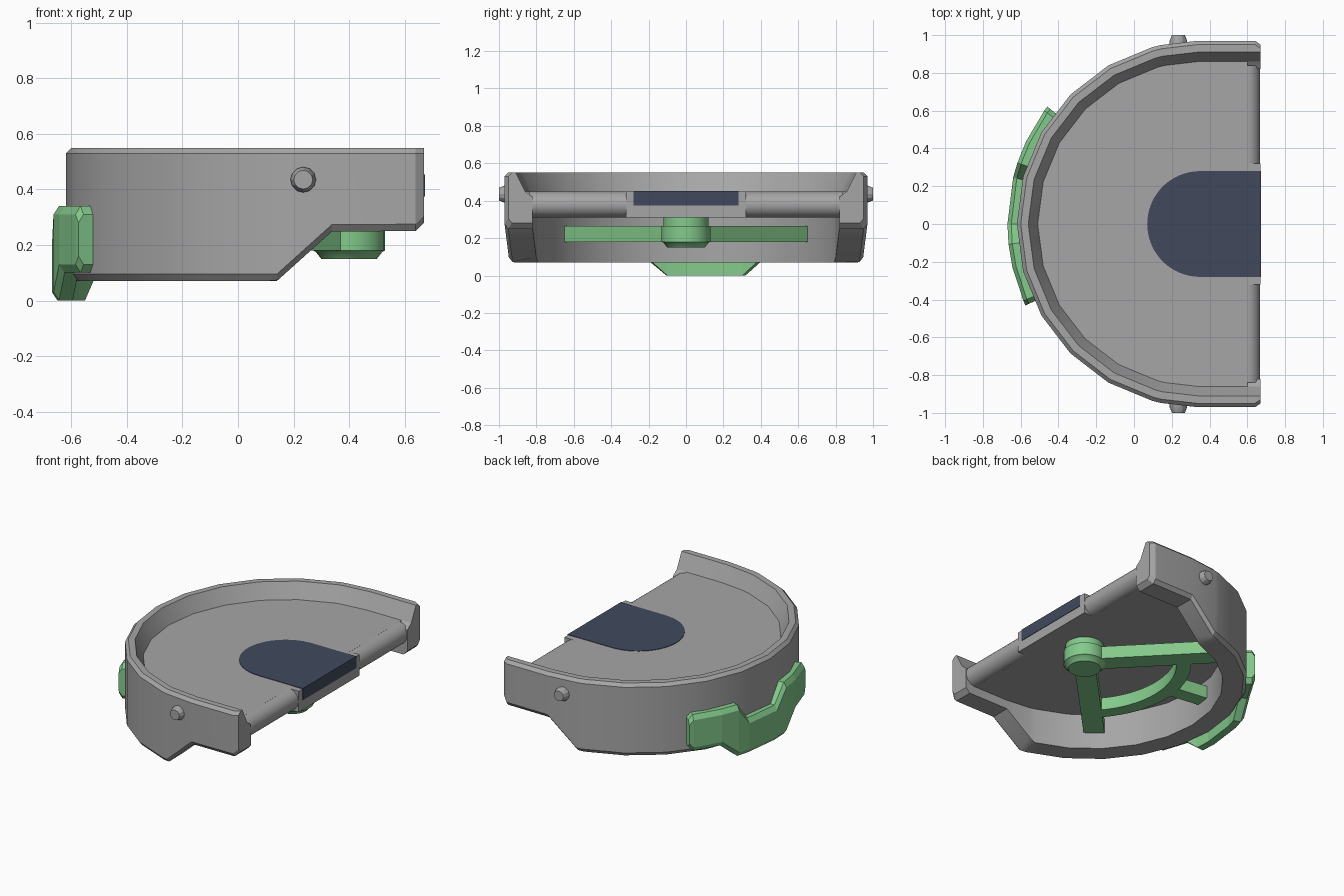
import bpy, bmesh
from math import sin, cos, radians, pi
from mathutils import Matrix

cube = bpy.data.objects.get("Cube")
if cube:
    bpy.data.objects.remove(cube, do_unlink=True)

CX = 0.35   # centre of the round end
HUB = 0.40  # centre of the pivot


def material(name, rgb):
    m = bpy.data.materials.new(name)
    m.use_nodes = True
    m.diffuse_color = (*rgb, 1)
    node = next(n for n in m.node_tree.nodes if n.type == 'BSDF_PRINCIPLED')
    node.inputs["Base Color"].default_value = (*rgb, 1)
    return m


GREY = material("grey", (0.38, 0.38, 0.38))
GREEN = material("green", (0.23, 0.59, 0.26))
BLUE = material("dark blue", (0.052, 0.066, 0.108))


def finish(name, bm, mat, smooth=True):
    bmesh.ops.recalc_face_normals(bm, faces=bm.faces)
    me = bpy.data.meshes.new(name)
    bm.to_mesh(me)
    bm.free()
    me.materials.append(mat)
    ob = bpy.data.objects.new(name, me)
    bpy.context.collection.objects.link(ob)
    if smooth:
        bpy.ops.object.select_all(action='DESELECT')
        ob.select_set(True)
        bpy.context.view_layer.objects.active = ob
        bpy.ops.object.shade_smooth_by_angle(angle=radians(25))
    return ob


def sweep(name, rings, mat, smooth=True):
    """Skin a row of closed rings and cap both ends."""
    bm = bmesh.new()
    rows = [[bm.verts.new(p) for p in ring] for ring in rings]
    n = len(rows[0])
    for a, b in zip(rows, rows[1:]):
        for i in range(n):
            j = (i + 1) % n
            bm.faces.new((a[i], a[j], b[j], b[i]))
    bm.faces.new(rows[0])
    bm.faces.new(rows[-1])
    return finish(name, bm, mat, smooth)


def prism(name, outline, z0, z1, mat):
    return sweep(name, [[(x, y, z) for x, y in outline] for z in (z0, z1)], mat)


def polar(r, deg, cx=CX):
    """Angle is measured from -x towards +y."""
    t = radians(deg)
    return cx - r * cos(t), r * sin(t)


def lathe(name, profile, place, mat, n=24):
    """Stack of circles (radius, height) along local z."""
    rings = [[place @ Matrix.Translation((r * cos(2 * pi * i / n), r * sin(2 * pi * i / n), h)).translation
              for i in range(n)] for r, h in profile]
    return sweep(name, rings, mat)


# Rim wall: one section swept round the arc and along the straight ends
def wall_bottom(x):
    return min(0.25, max(0.07, 0.07 + (x - 0.14) * 0.9))


def wall_ring(cx, deg, inset=0.0):
    section = [(0.97 - inset, 0.53), (0.95 - inset, 0.55), (0.91, 0.55), (0.86, 0.45),
               (0.82, 0.42), (0.82, None), (0.95 - inset, None), (0.97 - inset, 0.025)]
    ring = []
    for r, z in section:
        x, y = polar(r, deg, cx)
        low = wall_bottom(x) + inset * 1.5
        ring.append((x, y, low if z is None else low + z if z < 0.1 else z))
    return ring


half = [(CX, 15 * k) for k in range(6)] + [(CX, 77.5), (CX, 89.3), (0.64, 90)]
stations = [(cx, -a) for cx, a in reversed(half)] + half[1:]
rings = [wall_ring(cx, a) for cx, a in stations]
rings = [wall_ring(0.67, -90, 0.02)] + rings + [wall_ring(0.67, 90, 0.02)]
sweep("rim_wall", rings, GREY)

# Tray floor with a rounded front edge
arc = [polar(0.88, a) for a in range(-90, 91, 15)]
prism("tray_floor", arc + [(0.60, 0.88), (0.60, -0.88)], 0.31, 0.45, GREY)
lathe("rounded_edge", [(0.07, -0.84), (0.07, 0.84)],
      Matrix.Translation((0.598, 0, 0.38)) @ Matrix.Rotation(pi / 2, 4, 'X'), GREY)
prism("centre_block", [(0.5, -0.32), (0.67, -0.32), (0.67, 0.32), (0.5, 0.32)], 0.31, 0.449, GREY)

# Round-ended inlay
inlay = [polar(0.28, a) for a in range(-90, 91, 6)]
prism("inlay", inlay + [(0.673, 0.28), (0.673, -0.28)], 0.375, 0.453, BLUE)

# Side pins
for side, name in ((1, "left_pin"), (-1, "right_pin")):
    lathe(name, [(0.046, 0.9), (0.046, 0.97), (0.034, 1.0)],
          Matrix.Translation((0.235, 0, 0.435)) @ Matrix.Rotation(-side * pi / 2, 4, 'X'), GREY, 12)

# Curved outer handle: angle, bottom and top at each station
handle = [(-25, 0.13, 0.31), (-23.5, 0.10, 0.34), (-13, 0.10, 0.34), (-6, 0, 0.34), (0, 0, 0.23),
          (14, 0, 0.23), (18.5, 0, 0.34), (25.5, 0.10, 0.34), (36, 0.10, 0.34), (37.5, 0.13, 0.31)]
rings = []
for a, lo, hi in handle:
    section = [(0.95, lo), (1.0, lo), (1.02, lo + 0.03), (1.02, hi - 0.03), (1.0, hi), (0.95, hi)]
    rings.append([(*polar(r, a), z) for r, z in section])
sweep("handle", rings, GREEN, smooth=False)

# Pivot hub under the floor
lathe("hub", [(0.12, 0.32), (0.12, 0.265), (0.13, 0.265), (0.13, 0.18), (0.12, 0.175), (0.10, 0.15)],
      Matrix.Translation((HUB, 0, 0)), GREEN)


# Spokes and curved brace of the lever
def spoke(name, deg, r0, r1, w):
    t = radians(deg)
    pts = []
    for r, s in ((r0, -w), (r1, -w), (r1, w), (r0, w)):
        x, y = polar(r, deg, HUB)
        pts.append((x + s * sin(t), y + s * cos(t)))
    prism(name, pts, 0.18, 0.265, GREEN)


spoke("left_arm", 46, 0, 0.86, 0.065)
spoke("right_arm", -46, 0, 0.86, 0.065)
spoke("handle_link", 8, 0.6, 0.96, 0.05)
angles = range(-45, 46, 5)
brace = [polar(0.57, a, HUB) for a in angles] + [polar(0.66, a, HUB) for a in reversed(angles)]
prism("brace", brace, 0.18, 0.265, GREEN)
